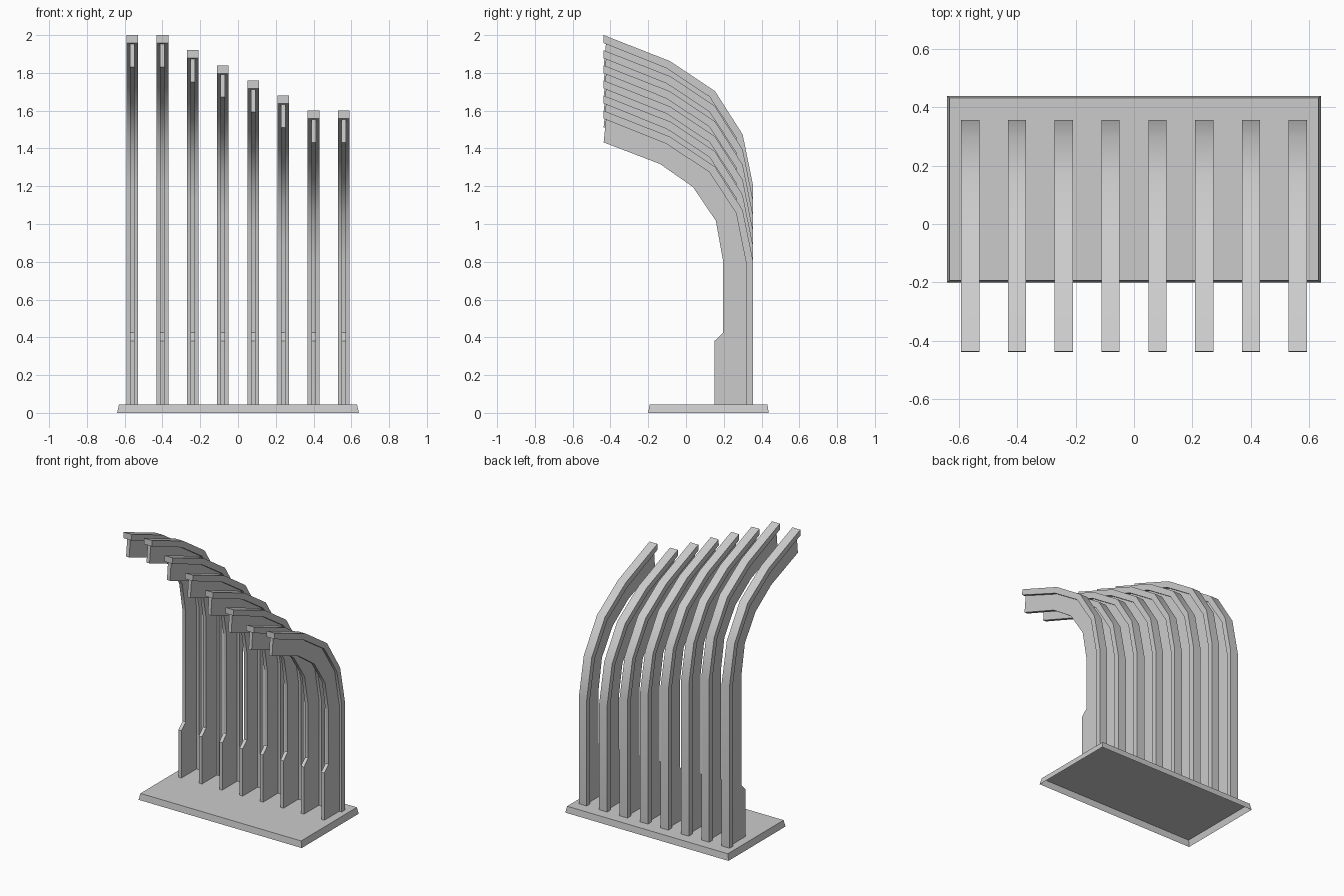
import bpy, bmesh, math

if "Cube" in bpy.data.objects:
    bpy.data.objects.remove(bpy.data.objects["Cube"])

BASE_TOP = 0.045
# Side curves (y, z) of the lowest rib, from the springing line to the tip
OUTER = [(0.356, 0.80), (0.30, 1.074), (0.153, 1.304), (-0.084, 1.462), (-0.436, 1.60)]
MIDDLE = [(0.317, 0.80), (0.265, 1.058), (0.124, 1.274), (-0.103, 1.424), (-0.437, 1.558)]
INNER = [(0.197, 0.80), (0.158, 1.017), (0.037, 1.196), (-0.138, 1.318), (-0.436, 1.432)]
FOOT = [(0.15, BASE_TOP), (0.15, 0.38), (0.197, 0.425)]


def make_object(name, bm):
    bmesh.ops.recalc_face_normals(bm, faces=bm.faces)
    mesh = bpy.data.meshes.new(name)
    bm.to_mesh(mesh)
    bm.free()
    obj = bpy.data.objects.new(name, mesh)
    bpy.context.collection.objects.link(obj)
    return obj


def plate(name, profile, x, width):
    """Extrude a closed side profile (y, z) across x, smoothing gentle bends."""
    bm = bmesh.new()
    face = bm.faces.new([bm.verts.new((x - width / 2, y, z)) for y, z in profile])
    ext = bmesh.ops.extrude_face_region(bm, geom=[face])["geom"]
    bmesh.ops.translate(bm, vec=(width, 0, 0),
                        verts=[v for v in ext if isinstance(v, bmesh.types.BMVert)])
    obj = make_object(name, bm)
    bpy.ops.object.select_all(action='DESELECT')
    obj.select_set(True)
    bpy.context.view_layer.objects.active = obj
    bpy.ops.object.shade_smooth_by_angle(angle=math.radians(30))


def raised(curve, rise):
    return [(y, z + rise) for y, z in curve]


# Base: shallow tapered tray, open underneath
bm = bmesh.new()
bottom = [bm.verts.new((x, y, 0)) for x, y in
          ((-0.64, -0.2), (0.64, -0.2), (0.64, 0.438), (-0.64, 0.438))]
top = [bm.verts.new((x, y, BASE_TOP)) for x, y in
       ((-0.63, -0.193), (0.63, -0.193), (0.63, 0.431), (-0.63, 0.431))]
bm.faces.new(top)
for i in range(4):
    j = (i + 1) % 4
    bm.faces.new((bottom[i], bottom[j], top[j], top[i]))
make_object("base", bm)

# Ribs: T-section, a wide flange on the outside and a thin web inside
for i, rise in enumerate((0.40, 0.40, 0.32, 0.24, 0.16, 0.08, 0.0, 0.0)):
    x = -0.56 + 0.16 * i
    outer, middle, inner = (raised(c, rise) for c in (OUTER, MIDDLE, INNER))
    plate(f"rib_flange_{i + 1}",
          [(0.356, BASE_TOP)] + outer + middle[::-1] + [(0.317, BASE_TOP)], x, 0.062)
    web_outer = middle[:-1] + [(-0.424, middle[-1][1] - 0.005)]
    plate(f"rib_web_{i + 1}",
          FOOT + inner + web_outer[::-1] + [(0.317, BASE_TOP)], x, 0.024)
